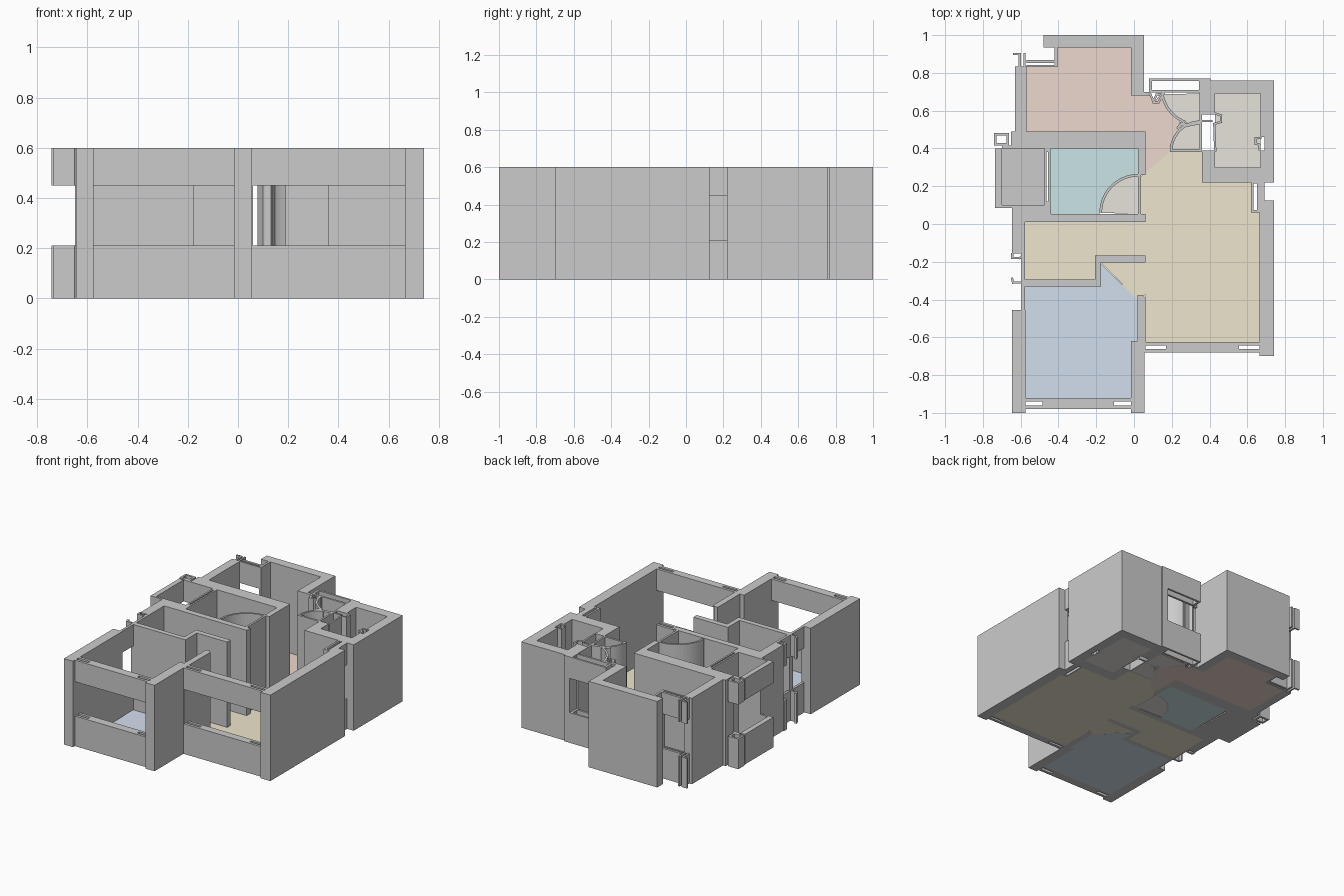
import bpy, bmesh
from math import cos, sin, radians
from mathutils import Vector

FULL = [(0, 0.6)]
SPLIT = [(0, 0.21), (0.45, 0.6)]   # sill and lintel around a window opening


def part(name, shapes, levels=FULL, color=None):
    """Extrude plan shapes: (x0, y0, x1, y1) boxes or lists of points."""
    bm = bmesh.new()
    for s in shapes:
        if not isinstance(s[0], (tuple, list)):
            x0, y0, x1, y1 = s
            s = [(x0, y0), (x1, y0), (x1, y1), (x0, y1)]
        for z0, z1 in levels:
            face = bm.faces.new([bm.verts.new((x, y, z0)) for x, y in s])
            ext = bmesh.ops.extrude_face_region(bm, geom=[face], use_keep_orig=True)
            top = [v for v in ext["geom"] if isinstance(v, bmesh.types.BMVert)]
            bmesh.ops.translate(bm, verts=top, vec=(0, 0, z1 - z0))
    bmesh.ops.recalc_face_normals(bm, faces=bm.faces)
    me = bpy.data.meshes.new(name)
    bm.to_mesh(me)
    bm.free()
    ob = bpy.data.objects.new(name, me)
    bpy.context.collection.objects.link(ob)
    if color:
        mat = bpy.data.materials.new(name + "_color")
        mat.diffuse_color = (*color, 1)
        me.materials.append(mat)


def floor(name, shape, color):
    part(name, [shape], [(0, 0.004)], color)


def arc(c, r, a0, a1, n=14):
    return [(c[0] + r * cos(radians(a0 + (a1 - a0) * i / n)),
             c[1] + r * sin(radians(a0 + (a1 - a0) * i / n))) for i in range(n + 1)]


def arc_strip(c, r, a0, a1, t=0.014):
    return arc(c, r, a0, a1) + arc(c, r - t, a0, a1)[::-1]


def strips(pts, t=0.012):
    """Thin straight walls along a path."""
    out = []
    for a, b in zip(pts, pts[1:]):
        a, b = Vector(a), Vector(b)
        d = (b - a).normalized() * t / 2
        n = Vector((-d.y, d.x))
        out.append([tuple(p) for p in (a - d - n, b + d - n, b + d + n, a - d + n)])
    return out


def frame(x0, y0, x1, y1, tx, ty):
    """Hollow rectangle made of four bars."""
    return [(x0, y0, x1, y0 + ty), (x0, y1 - ty, x1, y1),
            (x0, y0 + ty, x0 + tx, y1 - ty), (x1 - tx, y0 + ty, x1, y1 - ty)]


def slotted(x0, x1, y0, y1, slot):
    """Wide window band with a slot at each end and a filled middle."""
    a, b = y0 + 0.019, y1 - 0.019
    return [(x0, y0, x1, a), (x0, b, x1, y1), (x0 + slot, a, x1 - slot, b)]


# Front bedroom walls
part("bedroom_left_wall", [(-0.645, -1, -0.575, -0.455)])
part("bedroom_right_wall", [[(-0.015, -1), (0.055, -1), (0.055, -0.68), (0.06, -0.68),
                             (0.06, -0.39), (0.045, -0.375), (0.018, -0.375),
                             (0.018, -0.62), (-0.015, -0.62)]])
part("bedroom_window_wall", slotted(-0.575, -0.015, -0.98, -0.92, 0.09), SPLIT)
part("bedroom_side_window", [(-0.595, -0.455, -0.578, -0.33)], SPLIT)
part("bedroom_back_wall", [[(-0.595, -0.33), (-0.175, -0.33), (-0.175, -0.205),
                            (0.06, -0.205), (0.06, -0.167), (-0.207, -0.167),
                            (-0.207, -0.295), (-0.595, -0.295)]])

# Living room walls and windows
part("living_right_wall", [(0.665, -0.7, 0.74, 0.125)])
part("living_window_wall", slotted(0.06, 0.665, -0.68, -0.625, 0.11), SPLIT)
part("living_side_window", frame(0.62, 0.06, 0.665, 0.23, 0.013, 0.015)
     + [(0.665, 0.125, 0.69, 0.225)], SPLIT)
part("nook_side_window", [(-0.595, -0.295, -0.578, -0.155)], SPLIT)
part("nook_window_trim", strips([(-0.595, -0.17), (-0.605, -0.18), (-0.645, -0.18),
                                 (-0.645, -0.16)])
     + strips([(-0.595, -0.31), (-0.64, -0.31), (-0.645, -0.29)]), SPLIT)
part("nook_left_wall", [[(-0.645, -0.155), (-0.578, -0.155), (-0.578, 0.01),
                         (0.06, 0.01), (0.06, 0.052), (-0.44, 0.052), (-0.44, 0.1),
                         (-0.645, 0.1)]])

# Bathroom and balcony walls
part("bath_left_wall", frame(-0.475, 0.1, -0.442, 0.4, 0.012, 0.02))
part("bath_right_wall", [(0.022, 0.26, 0.06, 0.4)])
part("bath_door_swing", [arc_strip((0.022, 0.06), 0.205, 90, 180), (0.022, 0.052, 0.036, 0.26)])
part("bath_back_wall", [(-0.65, 0.4, 0.06, 0.49)])
part("balcony_window_wall", [(-0.735, 0.085, -0.7, 0.4), (-0.7, 0.085, -0.645, 0.1),
                             (-0.7, 0.4, -0.65, 0.415)], SPLIT)
part("balcony_corner_frame", frame(-0.742, 0.415, -0.662, 0.482, 0.014, 0.014), SPLIT)

# Back bedroom walls and windows
part("back_left_wall", [(-0.63, 0.49, -0.568, 0.835)])
part("back_wall", [[(-0.478, 1), (-0.478, 0.935), (-0.42, 0.935), (-0.42, 0.83),
                    (-0.405, 0.83), (-0.405, 0.935), (-0.015, 0.935), (-0.015, 0.68),
                    (0.052, 0.68), (0.052, 1)]])
part("back_side_window", [(-0.568, 0.83, -0.42, 0.842), (-0.568, 0.852, -0.42, 0.868)], SPLIT)
part("back_window_trim", strips([(-0.605, 0.835), (-0.605, 0.9), (-0.635, 0.9)])
     + strips([(-0.58, 0.835), (-0.58, 0.9)]), SPLIT)

# Shower room walls
part("shower_window_wall", frame(0.08, 0.695, 0.36, 0.77, 0.015, 0.014)
     + [(0.052, 0.68, 0.08, 0.7)], SPLIT)
part("shower_corner_post", strips([(0.085, 0.69), (0.105, 0.645), (0.13, 0.645),
                                   (0.155, 0.69), (0.12, 0.685), (0.105, 0.655)]))
part("shower_right_wall", [(0.347, 0.38, 0.36, 0.695)])
part("shower_front_wall", [(0.19, 0.382, 0.347, 0.396)])
part("shower_divider", strips([(0.345, 0.535), (0.29, 0.525), (0.25, 0.53), (0.235, 0.51)], 0.016))
part("shower_upper_door_swing", [arc_strip((0.34, 0.72), 0.2, 189, 249)])
part("shower_lower_door_swing", [arc_strip((0.35, 0.388), 0.16, 90, 180)])

# Side room walls
part("side_room_front_wall", [(0.36, 0.22, 0.74, 0.3)])
part("side_room_left_wall", [(0.36, 0.3, 0.43, 0.39), (0.36, 0.58, 0.405, 0.77),
                             (0.405, 0.58, 0.43, 0.76)])
part("side_room_back_wall", [(0.43, 0.69, 0.74, 0.76)])
part("side_room_right_wall", [(0.67, 0.3, 0.74, 0.39), (0.692, 0.39, 0.74, 0.46),
                              (0.67, 0.46, 0.74, 0.69)])
part("side_room_niche", strips([(0.67, 0.455), (0.645, 0.455), (0.645, 0.425),
                                (0.665, 0.42), (0.665, 0.395)]))
part("side_room_door_frame", strips([(0.43, 0.39), (0.425, 0.53), (0.46, 0.54), (0.46, 0.575),
                                     (0.43, 0.585)]) + strips([(0.36, 0.545), (0.41, 0.545)]))

# Floors
TAN = (0.80, 0.77, 0.72)
floor("bedroom_floor", [(-0.578, -0.92), (-0.015, -0.92), (-0.015, -0.62), (0.018, -0.62),
                        (0.018, -0.4), (-0.175, -0.21), (-0.175, -0.33), (-0.578, -0.33)],
      (0.65, 0.74, 0.86))
floor("living_floor", [(-0.578, 0.01), (-0.578, -0.295), (-0.207, -0.295), (-0.207, -0.167),
                       (0.06, -0.167), (0.06, -0.205), (-0.175, -0.205), (0.018, -0.4),
                       (0.06, -0.375), (0.06, -0.625), (0.665, -0.625), (0.665, 0.06),
                       (0.62, 0.06), (0.62, 0.22), (0.36, 0.22), (0.36, 0.382), (0.19, 0.382),
                       (0.036, 0.25), (0.036, 0.052), (0.06, 0.052), (0.06, 0.01)],
      (0.86, 0.79, 0.61))
floor("bath_floor", [(-0.442, 0.052), (-0.183, 0.052)] + arc((0.022, 0.06), 0.205, 180, 90)
      + [(0.022, 0.4), (-0.442, 0.4)], (0.60, 0.79, 0.79))
floor("bath_door_floor", [(0.022, 0.052)] + arc((0.022, 0.06), 0.205, 90, 180), TAN)
floor("balcony_floor", (-0.7, 0.1, -0.475, 0.4), (0.66, 0.66, 0.66))
floor("back_bedroom_floor", [(-0.568, 0.49), (0.06, 0.49), (0.06, 0.27), (0.036, 0.25),
                             (0.19, 0.382)] + arc((0.35, 0.388), 0.16, 180, 130, 6)
      + arc((0.34, 0.72), 0.2, 240, 189, 6)
      + [(0.105, 0.645), (0.085, 0.68), (-0.015, 0.68), (-0.015, 0.935), (-0.405, 0.935),
         (-0.405, 0.83), (-0.568, 0.83)], (0.85, 0.69, 0.62))
floor("shower_floor", arc((0.34, 0.72), 0.2, 189, 245, 8) + [(0.347, 0.53), (0.347, 0.69)], TAN)
floor("shower_lower_floor", [(0.35, 0.388)] + arc((0.35, 0.388), 0.16, 90, 180), TAN)
floor("side_room_floor", (0.43, 0.3, 0.67, 0.69), TAN)
